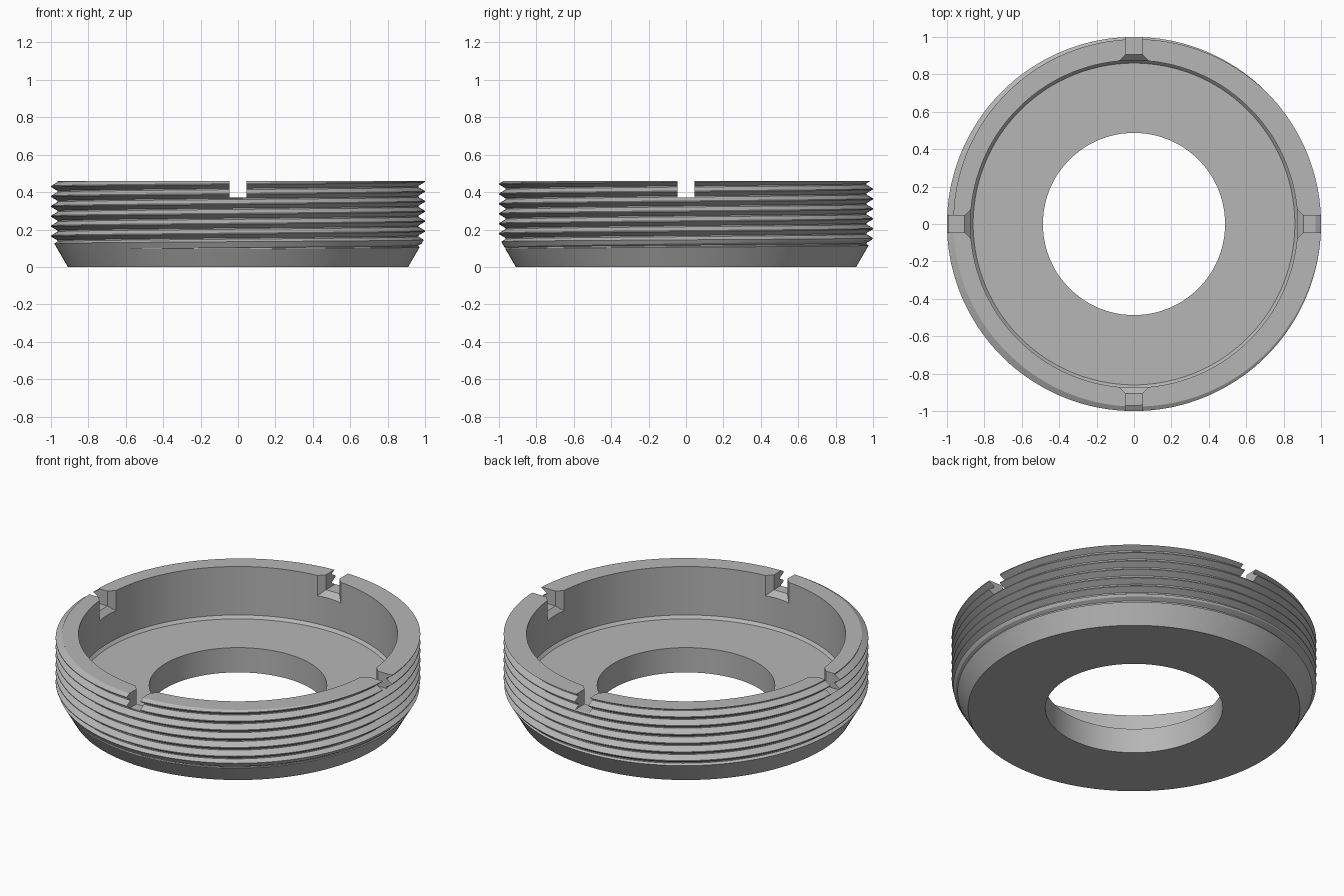
import bpy
import bmesh
from math import sin, cos, pi, tau, sqrt

if "Cube" in bpy.data.objects:
    bpy.data.objects.remove(bpy.data.objects["Cube"], do_unlink=True)

SEGMENTS = 180
HEIGHT = 0.46
PITCH = 0.053
CREST, ROOT = 1.0, 0.965

steel = bpy.data.materials.new("grey_metal")
steel.use_nodes = True
GREY = (0.47, 0.47, 0.47, 1)
steel.diffuse_color = GREY
steel.node_tree.nodes["Principled BSDF"].inputs["Base Color"].default_value = GREY


def make_object(name, bm):
    bmesh.ops.remove_doubles(bm, verts=bm.verts, dist=1e-5)
    bmesh.ops.recalc_face_normals(bm, faces=bm.faces)
    mesh = bpy.data.meshes.new(name)
    bm.to_mesh(mesh)
    bm.free()
    mesh.materials.append(steel)
    obj = bpy.data.objects.new(name, mesh)
    bpy.context.collection.objects.link(obj)
    return obj


def skin(bm, rows, closed=False):
    """Join neighbouring rows of vertices with quads."""
    for a, b in zip(rows, rows[1:]):
        count = len(a) if closed else len(a) - 1
        for j in range(count):
            k = (j + 1) % len(a)
            bm.faces.new((a[j], b[j], b[k], a[k]))


def lathe(name, profile):
    bm = bmesh.new()
    rows = [[bm.verts.new((r * cos(tau * i / SEGMENTS), r * sin(tau * i / SEGMENTS), z))
             for r, z in profile] for i in range(SEGMENTS)]
    skin(bm, rows + rows[:1], closed=True)
    return make_object(name, bm)


def thread_solid(name, low, high):
    """Solid right-handed screw, longer than the ring on both ends."""
    flat_top, flat_root = 0.05 * PITCH, 0.44 * PITCH
    shape = [(-flat_root, ROOT), (-flat_top, CREST), (flat_top, CREST), (flat_root, ROOT)]
    bm = bmesh.new()
    rows = []
    for i in range(SEGMENTS + 1):
        a = tau * i / SEGMENTS
        row = []
        for turn in range(-14, 8):
            crest_z = 0.43 + PITCH * (turn + (a - pi) / tau)
            for dz, r in shape:
                z = crest_z + dz
                if z <= low or z >= high:
                    z, r = min(max(z, low), high), ROOT
                row.append(bm.verts.new((r * cos(a), r * sin(a), z)))
        rows.append(row)
    skin(bm, rows)
    bmesh.ops.remove_doubles(bm, verts=bm.verts, dist=1e-5)
    bmesh.ops.holes_fill(bm, edges=[e for e in bm.edges if e.is_boundary], sides=0)
    return make_object(name, bm)


def slot_cutters(name):
    """Four radial notches whose inner ends flare out."""
    sections = [(0.845, 0.105, 0.31), (0.905, 0.045, 0.37), (1.1, 0.045, 0.37)]
    bm = bmesh.new()
    for quarter in range(4):
        c, s = cos(quarter * pi / 2), sin(quarter * pi / 2)
        rows = []
        for r, half, floor in sections:
            corners = [(-half, floor), (half, floor), (half, 0.6), (-half, 0.6)]
            rows.append([bm.verts.new((r * c - t * s, r * s + t * c, z)) for t, z in corners])
        skin(bm, rows, closed=True)
        bm.faces.new(rows[0])
        bm.faces.new(rows[-1])
    return make_object(name, bm)


def cut(obj, cutter, operation):
    cutter.hide_render = True
    mod = obj.modifiers.new(cutter.name, 'BOOLEAN')
    mod.operation = operation
    mod.solver = 'EXACT'
    mod.object = cutter
    bpy.context.view_layer.objects.active = obj
    bpy.ops.object.modifier_apply(modifier=mod.name)
    bpy.data.objects.remove(cutter, do_unlink=True)


# Turned cup: tapered foot, central hole, recess with a small floor bevel
taper_top = 0.12 * sqrt(3)
ring = lathe("threaded_ring", [
    (0.487, 0), (0.91, 0), (1.03, taper_top), (1.03, HEIGHT),
    (0.875, HEIGHT), (0.875, 0.167), (0.86, 0.15), (0.487, 0.15)])

# Screw thread on the outside, then four wrench slots in the rim
cut(ring, thread_solid("thread_form", -0.1, 0.6), 'INTERSECT')
cut(ring, slot_cutters("rim_slots"), 'DIFFERENCE')

# Smooth round walls, sharp machined edges
bpy.ops.object.select_all(action='DESELECT')
ring.select_set(True)
bpy.context.view_layer.objects.active = ring
bpy.ops.object.shade_smooth_by_angle(angle=pi / 9)
